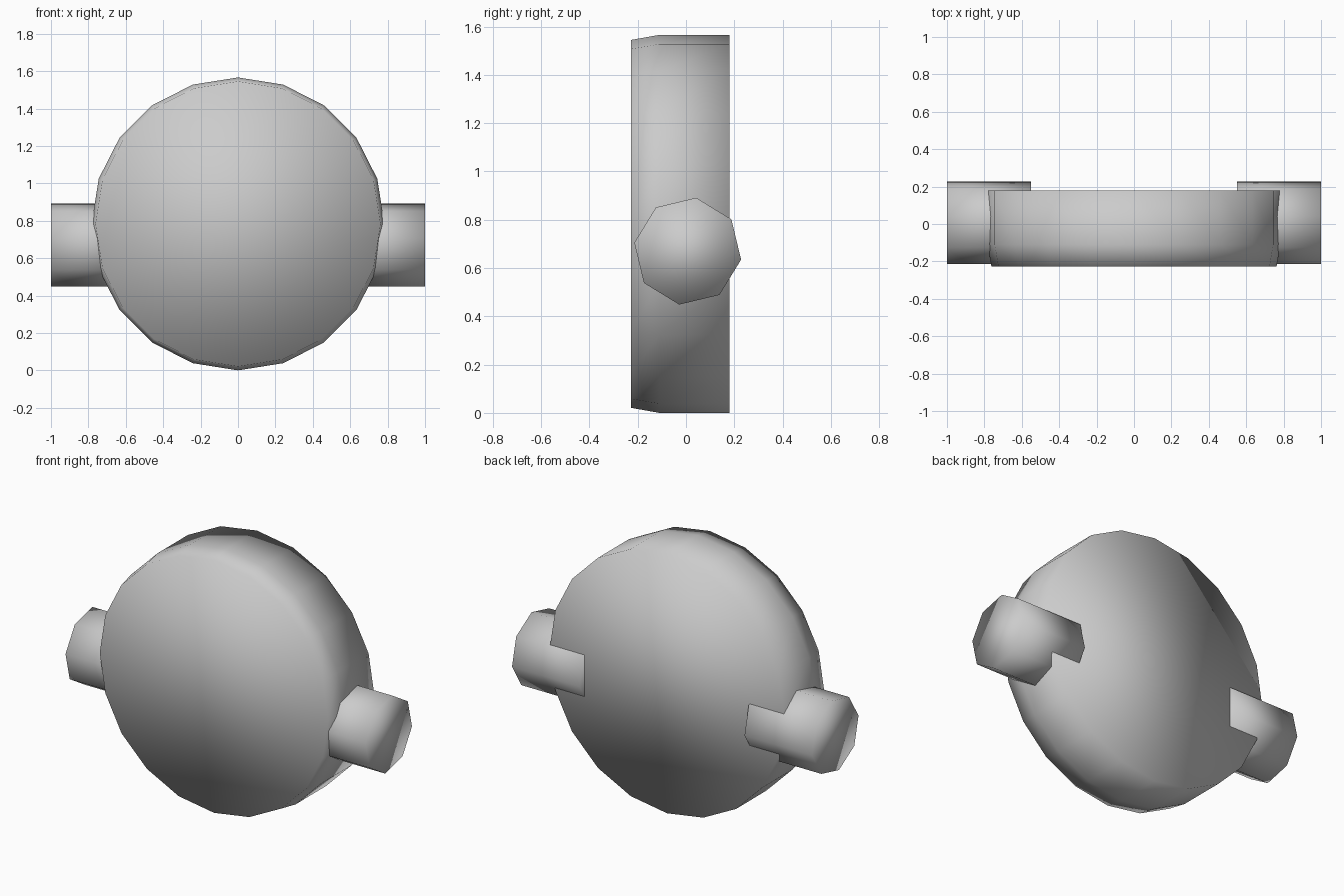
import bpy, bmesh
from math import cos, sin, radians, tau

if "Cube" in bpy.data.objects:
    bpy.data.objects.remove(bpy.data.objects["Cube"])


def loft(name, rings):
    """Closed, smooth-shaded solid through a list of equal-sized rings."""
    bm = bmesh.new()
    loops = [[bm.verts.new(p) for p in ring] for ring in rings]
    n = len(loops[0])
    for a, b in zip(loops, loops[1:]):
        for i in range(n):
            j = (i + 1) % n
            bm.faces.new((a[i], a[j], b[j], b[i]))
    bm.faces.new(loops[0])
    bm.faces.new(loops[-1])
    bmesh.ops.recalc_face_normals(bm, faces=bm.faces)
    for f in bm.faces:
        f.smooth = True
    mesh = bpy.data.meshes.new(name)
    bm.to_mesh(mesh)
    bm.free()
    obj = bpy.data.objects.new(name, mesh)
    bpy.context.collection.objects.link(obj)
    return obj


# Round 20-sided disc with a slight taper at the front rim
def disc_ring(y, r):
    return [(r * cos(tau * i / 20), y, 0.783 + r * sin(tau * i / 20)) for i in range(20)]


loft("disc", [disc_ring(-0.228, 0.762), disc_ring(-0.11, 0.783), disc_ring(0.18, 0.783)])


# Eight-sided side pins, turned by nine degrees
def pin_ring(x, r=0.224):
    angles = [radians(-9 + 45 * i) for i in range(8)]
    return [(x, 0.007 + r * cos(a), 0.67 + r * sin(a)) for a in angles]


for side, label in ((-1, "left"), (1, "right")):
    loft(label + "_pin", [pin_ring(side * 0.55), pin_ring(side * 1.0)])
